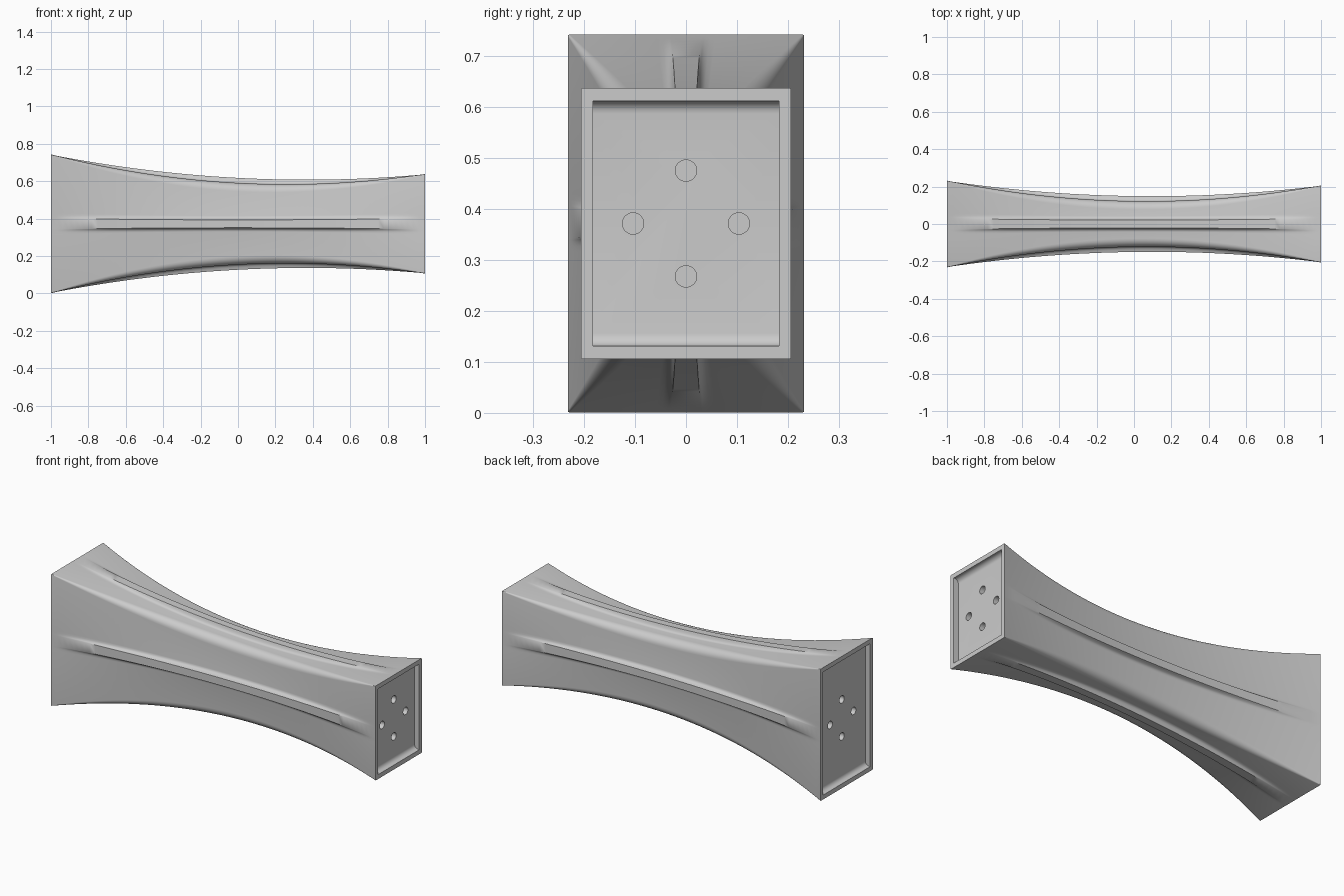
import bpy, bmesh, math
from mathutils import Vector, Matrix

cube = bpy.data.objects.get("Cube")
if cube:
    bpy.data.objects.remove(cube, do_unlink=True)

MID_Z = 0.372
SEGMENTS = 64
# rib half-profile: distance from its centre line, share of its height
RIB = [(0.042, 0), (0.034, 0.07), (0.028, 0.28), (0.0245, 0.65), (0.021, 1)]

grey = bpy.data.materials.new("plain grey")
grey.use_nodes = True
colour = (0.6, 0.6, 0.6, 1)
grey.diffuse_color = colour
grey.node_tree.nodes["Principled BSDF"].inputs["Base Color"].default_value = colour


def half_size(x):
    """Half width and half height of the waisted beam."""
    return (0.1224 - 0.013 * x + 0.0966 * x * x,
            0.2185 - 0.0525 * x + 0.1 * x * x)


def section(x):
    """Rounded rectangle with a raised rib in the middle of each side."""
    w, h = half_size(x)
    r = 0.003 + 0.042 * (1 - x * x)
    rib = 0.027 * max(0, 1 - (x / 0.97) ** 2)
    flare = 1 + 0.4 * x * x
    profile = [(-u * flare, f) for u, f in RIB] + [(u * flare, f) for u, f in reversed(RIB)]
    points = []
    for k in range(4):
        n = Vector((0, 1, 0)) if k % 2 == 0 else Vector((0, 0, 1))
        t = Vector((0, 0, 1)) if k % 2 == 0 else Vector((0, -1, 0))
        if k > 1:
            n, t = -n, -t
        out, along = (w, h) if k % 2 == 0 else (h, w)
        for u, f in [(r - along, 0)] + profile + [(along - r, 0)]:
            points.append(n * (out + rib * f) + t * u)
        centre = n * (out - r) + t * (along - r)
        for i in range(1, 6):
            a = math.pi / 2 * i / 6
            points.append(centre + r * (n * math.cos(a) + t * math.sin(a)))
    return [p + Vector((x, 0, MID_Z)) for p in points]


def make_object(name, bm):
    bmesh.ops.recalc_face_normals(bm, faces=bm.faces)
    mesh = bpy.data.meshes.new(name)
    bm.to_mesh(mesh)
    bm.free()
    mesh.materials.append(grey)
    obj = bpy.data.objects.new(name, mesh)
    bpy.context.collection.objects.link(obj)
    return obj


def cut(target, name, bm):
    """Subtract a shape from the target and discard the cutter."""
    cutter = make_object(name, bm)
    cutter.hide_render = True
    mod = target.modifiers.new(name, 'BOOLEAN')
    mod.operation = 'DIFFERENCE'
    mod.solver = 'EXACT'
    mod.object = cutter
    bpy.context.view_layer.objects.active = target
    bpy.ops.object.modifier_apply(modifier=mod.name)
    bpy.data.objects.remove(cutter, do_unlink=True)


# lofted beam
bm = bmesh.new()
rings = [[bm.verts.new(p) for p in section(-1 + 2 * i / SEGMENTS)]
         for i in range(SEGMENTS + 1)]
for a, b in zip(rings, rings[1:]):
    for i in range(len(a)):
        j = (i + 1) % len(a)
        bm.faces.new((a[i], a[j], b[j], b[i]))
bm.faces.new(rings[0])
bm.faces.new(rings[-1])
beam = make_object("waisted_beam", bm)

# recessed end plates with four bolt holes each
for side in (1, -1):
    w, h = half_size(side)
    depth = 0.03
    bm = bmesh.new()
    bmesh.ops.create_cube(bm, size=1, matrix=Matrix.Translation((side, 0, MID_Z))
                          @ Matrix.Diagonal((2 * depth, 2 * w - 0.046, 2 * h - 0.05, 1)))
    floor_edges = [e for e in bm.edges
                   if all(abs(v.co.x) < 1 for v in e.verts)
                   and abs(e.verts[0].co.z - e.verts[1].co.z) < 0.01]
    bmesh.ops.bevel(bm, geom=floor_edges, offset=0.025, segments=6,
                    profile=0.5, affect='EDGES')
    cut(beam, "end_recess", bm)
    for k in range(4):
        a = k * math.pi / 2
        bm = bmesh.new()
        spot = (side * (1 - depth), 0.104 * math.cos(a), MID_Z + 0.104 * math.sin(a))
        bmesh.ops.create_cone(bm, cap_ends=True, segments=32, radius1=0.021,
                              radius2=0.021, depth=0.08,
                              matrix=Matrix.Translation(spot) @ Matrix.Rotation(math.pi / 2, 4, 'Y'))
        cut(beam, "bolt_hole", bm)

bpy.ops.object.select_all(action='DESELECT')
beam.select_set(True)
bpy.context.view_layer.objects.active = beam
bpy.ops.object.shade_smooth_by_angle(angle=math.radians(35))
